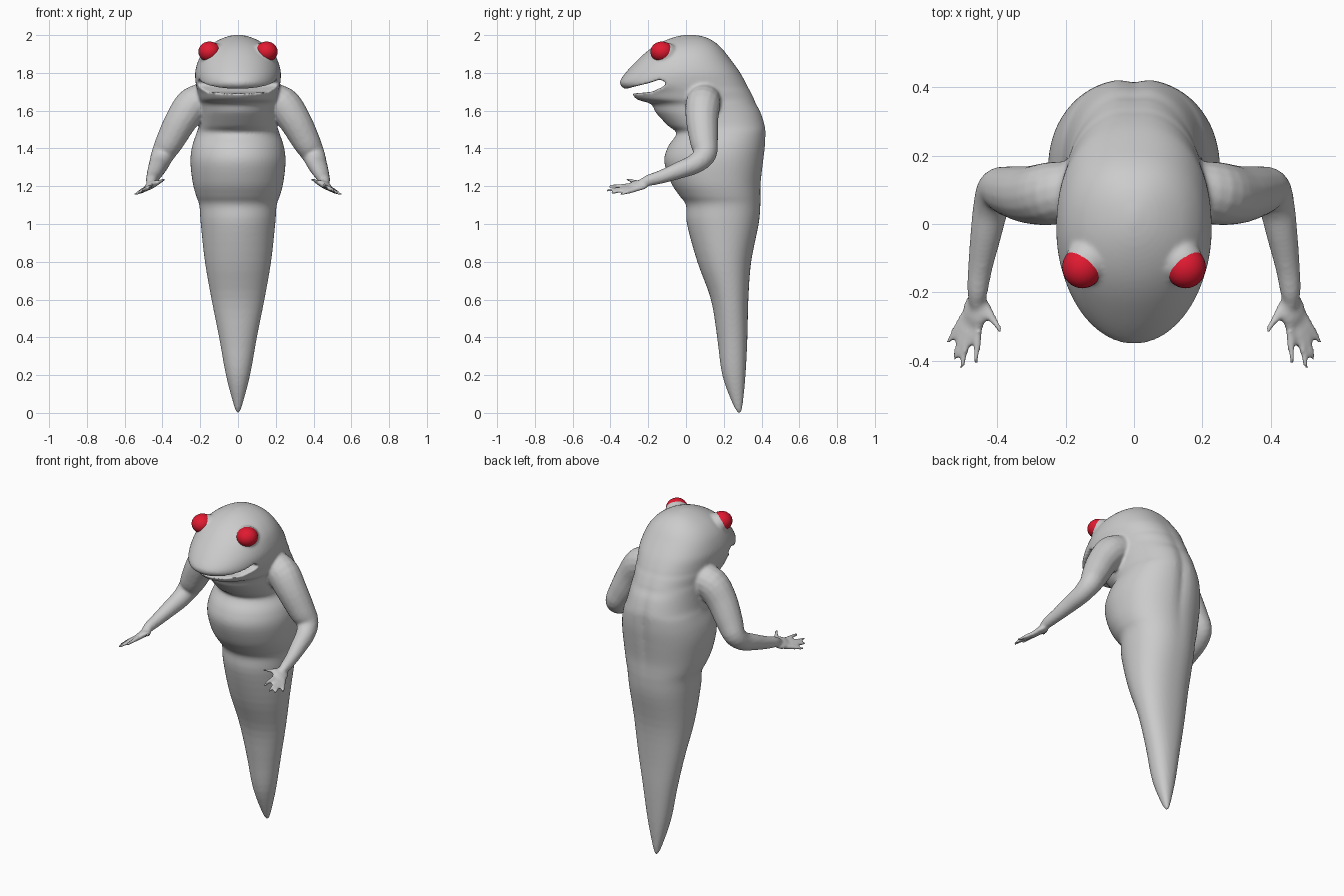
import bpy, bmesh, math
from mathutils import Vector, Matrix

if "Cube" in bpy.data.objects:
    bpy.data.objects.remove(bpy.data.objects["Cube"])


def spline(rows, steps):
    """Catmull-Rom interpolation through rows of any width."""
    out = []
    for i in range(len(rows) - 1):
        a, b = rows[max(i - 1, 0)], rows[i]
        c, d = rows[i + 1], rows[min(i + 2, len(rows) - 1)]
        for k in range(steps):
            t = k / steps
            out.append([0.5 * (2*q + (r - p)*t + (2*p - 5*q + 4*r - s)*t*t
                               + (3*q - p - 3*r + s)*t**3)
                        for p, q, r, s in zip(a, b, c, d)])
    return out + [list(rows[-1])]


def skin(bm, rings):
    """Join rings of points into a closed tube."""
    rv = [[bm.verts.new(p) for p in ring] for ring in rings]
    n = len(rv[0])
    for a, b in zip(rv, rv[1:]):
        for i in range(n):
            j = (i + 1) % n
            bm.faces.new((a[i], a[j], b[j], b[i]))
    bm.faces.new(rv[0][::-1])
    bm.faces.new(rv[-1])


def limb(bm, pts, side, n=16):
    """Round tapering limb through (x, y, z, radius) points."""
    rows = spline(pts, 4)
    pos = [Vector(r[:3]) for r in rows]
    rings = []
    for i, p in enumerate(pos):
        tan = (pos[min(i + 1, len(pos) - 1)] - pos[max(i - 1, 0)]).normalized()
        q = Vector((0.3, -0.6, -0.7)).normalized().rotation_difference(tan)
        u = q @ Vector((0.3, -0.6, -0.7)).orthogonal().normalized()
        v = tan.cross(u)
        ring = []
        for k in range(n):
            a = 2 * math.pi * k / n
            c = p + rows[i][3] * (math.cos(a) * u + math.sin(a) * v)
            ring.append((c.x * side, c.y, c.z))
        rings.append(ring)
    skin(bm, rings)


def ball(bm, centre, scale, tilt=0.0):
    m = (Matrix.Translation(centre) @ Matrix.Rotation(tilt, 4, 'Y')
         @ Matrix.Diagonal((*scale, 1)))
    bmesh.ops.create_uvsphere(bm, u_segments=32, v_segments=20, radius=1, matrix=m)


def make(name, bm):
    bmesh.ops.recalc_face_normals(bm, faces=bm.faces)
    me = bpy.data.meshes.new(name)
    bm.to_mesh(me)
    bm.free()
    for f in me.polygons:
        f.use_smooth = True
    ob = bpy.data.objects.new(name, me)
    bpy.context.collection.objects.link(ob)
    return ob


# body, tail and head: z, half width, front y, back y
profile = [
    (0.00, .006, .275, .292), (0.04, .022, .250, .300), (0.20, .064, .192, .315),
    (0.40, .100, .165, .325), (0.60, .140, .132, .330), (0.80, .175, .060, .345),
    (1.00, .197, .005, .385), (1.10, .205, .000, .395), (1.15, .222, -.035, .396),
    (1.22, .240, -.080, .398), (1.33, .252, -.115, .412), (1.41, .243, -.095, .422),
    (1.48, .220, -.050, .425), (1.52, .208, -.095, .422), (1.59, .203, -.160, .400),
    (1.635, .203, -.185, .375), (1.66, .207, -.260, .365), (1.70, .215, -.295, .345),
    (1.725, .220, -.338, .330), (1.755, .225, -.350, .315), (1.81, .226, -.312, .282),
    (1.88, .204, -.245, .230), (1.93, .167, -.185, .190), (1.965, .120, -.125, .150),
    (1.99, .065, -.060, .100), (2.002, .012, .000, .040)]
bm = bmesh.new()
rings = []
for z, w, yf, yb in spline(profile, 4):
    ring = []
    for k in range(64):
        a = 2 * math.pi * k / 64
        c, s = math.cos(a), math.sin(a)
        e = 0.88 if s > 0 else 1.0          # fuller back
        x = w * math.copysign(abs(c) ** e, c)
        y = (yf + yb) / 2 + (yb - yf) / 2 * math.copysign(abs(s) ** e, s)
        if s > 0:                            # spine groove
            y -= 0.012 * math.exp(-(x / .03) ** 2) * math.exp(-((z - 1.45) / .25) ** 2)
        ring.append((x, y, z))
    rings.append(ring)
skin(bm, rings)

# arms, hands and eye sockets, one per side
arm = [(.15, .10, 1.665, .085), (.235, .09, 1.635, .093), (.30, .085, 1.55, .086),
       (.36, .095, 1.44, .075), (.398, .100, 1.37, .062), (.418, .050, 1.32, .053),
       (.433, -.03, 1.287, .046), (.450, -.13, 1.25, .036), (.458, -.20, 1.23, .030),
       (.460, -.25, 1.21, .018)]
fingers = [((.435, -.235), (.415, -.275), (.388, -.315)),
           ((.450, -.26), (.457, -.335), (.464, -.412)),
           ((.470, -.26), (.487, -.340), (.506, -.424)),
           ((.482, -.26), (.505, -.330), (.527, -.398)),
           ((.485, -.25), (.515, -.300), (.546, -.350))]
for side in (-1, 1):
    limb(bm, arm, side)
    ball(bm, (.461 * side, -.252, 1.205), (.043, .052, .020), .5 * side)
    for f in fingers:
        limb(bm, [(x, y, 1.232 - .52 * (x - .40), r)
                  for (x, y), r in zip(f, (.014, .0125, .008))], side, 10)
    ball(bm, (.138 * side, -.110, 1.902), (.064, .066, .060))
body = make("body", bm)

# mouth cutter
mouth = [(-.45, 1.705), (-.33, 1.712), (-.27, 1.728), (-.20, 1.745), (-.14, 1.765),
         (-.112, 1.755), (-.105, 1.74), (-.125, 1.725), (-.18, 1.70), (-.26, 1.692),
         (-.45, 1.69)]
bm = bmesh.new()
skin(bm, [[(x, y, z) for y, z in mouth] for x in (-.35, .35)])
cutter = make("mouth_cutter", bm)
cutter.hide_render = True

# fuse the parts, cut the mouth, then soften everything
for name in ("fuse", "mouth", "soften_grid", "soften"):
    if name == "mouth":
        m = body.modifiers.new(name, 'BOOLEAN')
        m.operation, m.solver, m.object = 'DIFFERENCE', 'EXACT', cutter
    elif name == "soften":
        m = body.modifiers.new(name, 'SMOOTH')
        m.factor, m.iterations = 0.5, 5
    else:
        m = body.modifiers.new(name, 'REMESH')
        m.mode, m.voxel_size, m.use_smooth_shade = 'VOXEL', 0.0075, True
bpy.context.view_layer.objects.active = body
body.select_set(True)
for m in list(body.modifiers):
    bpy.ops.object.modifier_apply(modifier=m.name)
bpy.data.objects.remove(cutter)
for f in body.data.polygons:
    f.use_smooth = True

# eyes
red = bpy.data.materials.new("red")
red.diffuse_color = (0.75, 0.01, 0.03, 1)
red.use_nodes = True
red.node_tree.nodes["Principled BSDF"].inputs["Base Color"].default_value = red.diffuse_color
for side, name in ((-1, "eye_right"), (1, "eye_left")):
    bm = bmesh.new()
    ball(bm, (.151 * side, -.127, 1.912), (.059, .061, .054))
    make(name, bm).data.materials.append(red)
